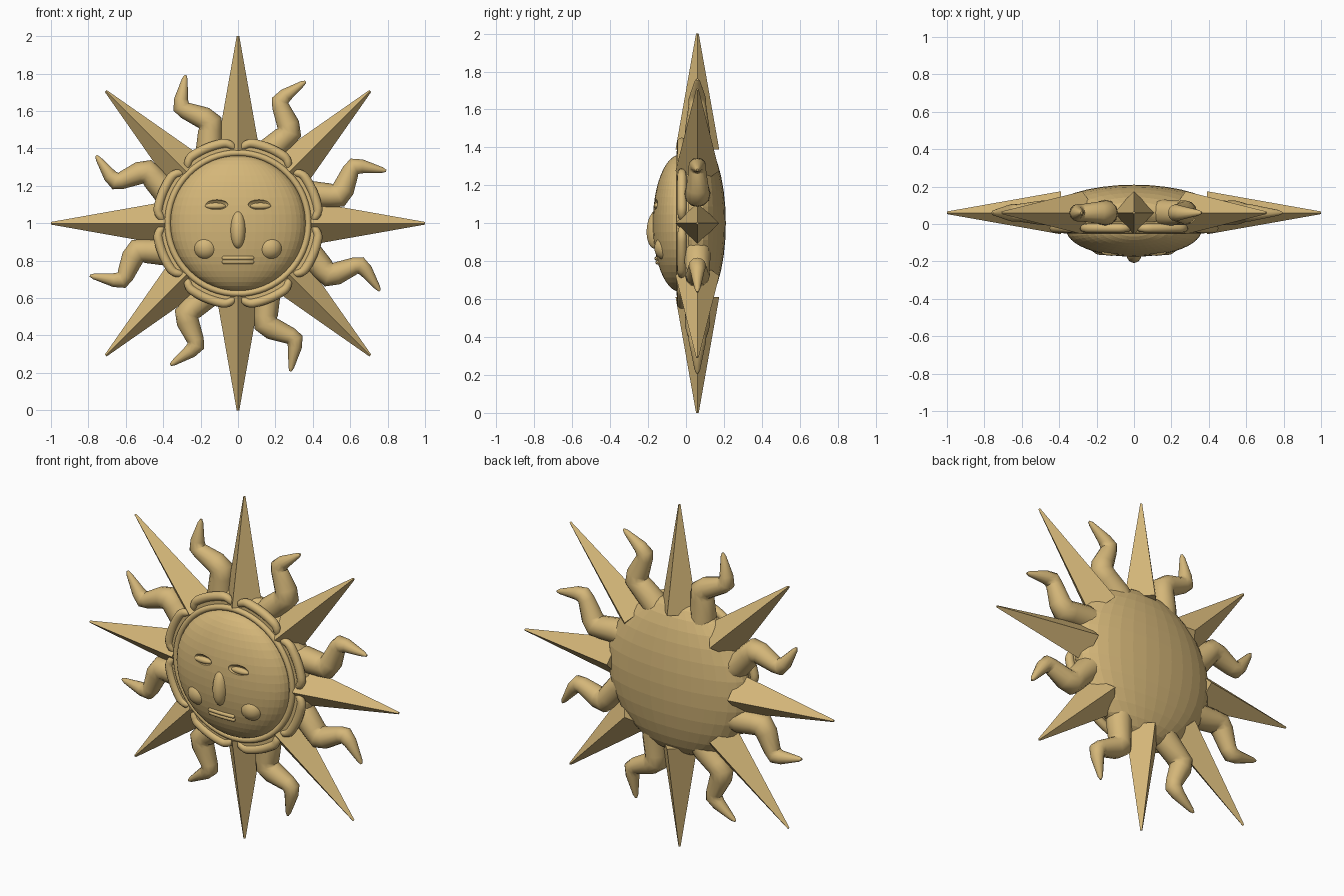
import bpy
import math
from mathutils import Matrix, Vector

cube = bpy.data.objects.get("Cube")
if cube:
    bpy.data.objects.remove(cube, do_unlink=True)

CENTRE = Vector((0, 0.06, 1))

gold = bpy.data.materials.new("sandy_gold")
gold.use_nodes = True
COLOUR = (0.66, 0.47, 0.19, 1)
gold.diffuse_color = COLOUR
bsdf = next(n for n in gold.node_tree.nodes if n.type == "BSDF_PRINCIPLED")
bsdf.inputs["Base Color"].default_value = COLOUR
bsdf.inputs["Roughness"].default_value = 0.7


def finish(obj, name, smooth):
    obj.name = name
    obj.data.materials.clear()
    obj.data.materials.append(gold)
    if smooth:
        obj.data.shade_smooth()
    return obj


def ellipsoid(name, x, y, z, size, segments=32, rings=16, smooth=True, tilt=0):
    bpy.ops.mesh.primitive_uv_sphere_add(segments=segments, ring_count=rings, radius=1)
    obj = bpy.context.object
    obj.data.transform(Matrix.LocRotScale(None, None, Vector(size)))
    obj.data.transform(Matrix.Rotation(tilt, 4, "X"))
    obj.location = (x, y, z)
    return finish(obj, name, smooth)


def baked(obj):
    """Mesh of an object with its modifiers or curve bevel applied."""
    graph = bpy.context.evaluated_depsgraph_get()
    return bpy.data.meshes.new_from_object(obj.evaluated_get(graph))


def tube(name, points, radii):
    """Round tube of varying thickness through the points."""
    curve = bpy.data.curves.new(name, "CURVE")
    curve.dimensions = "3D"
    curve.bevel_depth = 1
    curve.bevel_resolution = 4
    curve.use_fill_caps = True
    spline = curve.splines.new("POLY")
    spline.points.add(len(points) - 1)
    for p, co, r in zip(spline.points, points, radii):
        p.co = (*co, 1)
        p.radius = r
    temp = bpy.data.objects.new("temporary_curve", curve)
    bpy.context.collection.objects.link(temp)
    mesh = baked(temp)
    bpy.data.objects.remove(temp, do_unlink=True)
    obj = bpy.data.objects.new(name, mesh)
    bpy.context.collection.objects.link(obj)
    finish(obj, name, True)
    bpy.context.view_layer.objects.active = obj
    bpy.ops.object.select_all(action="DESELECT")
    obj.select_set(True)
    bpy.ops.object.shade_smooth_by_angle(angle=math.radians(50))
    return obj


def polar(radius, angle, y):
    return Vector((radius * math.cos(angle), y, 1 + radius * math.sin(angle)))


# Faceted back body
ellipsoid("back_body", 0, 0.06, 1, (0.45, 0.15, 0.45), smooth=False)

# Face dome with carved eye sockets
FACE_Y, FACE_R, FACE_D = -0.03, 0.362, 0.145
dome = ellipsoid("face_dome", 0, FACE_Y, 1, (FACE_R, FACE_D, FACE_R), 48, 24, False)


def face_y(x, z):
    return FACE_Y - FACE_D * math.sqrt(1 - (x * x + (z - 1) ** 2) / FACE_R ** 2)


for side in (-1, 1):
    cutter = ellipsoid("socket_cutter", side * 0.12, face_y(0.12, 1.1) - 0.008, 1.1,
                       (0.066, 0.03, 0.028))
    cutter.hide_render = True
    mod = dome.modifiers.new("socket", "BOOLEAN")
    mod.operation = "DIFFERENCE"
    mod.solver = "EXACT"
    mod.object = cutter
    carved = baked(dome)
    dome.modifiers.clear()
    dome.data = carved
    bpy.data.objects.remove(cutter, do_unlink=True)

# Eyelids and cheeks
for side, word in ((-1, "right"), (1, "left")):
    ellipsoid(word + "_eyelid", side * 0.12, face_y(0.12, 1.09) + 0.012, 1.092,
              (0.056, 0.02, 0.018))
    ellipsoid(word + "_cheek", side * 0.17, -0.105, 0.87, (0.068, 0.062, 0.066))

# Nose and lips
ellipsoid("nose", 0, -0.155, 0.97, (0.042, 0.052, 0.105), tilt=-0.1)
for name, z in (("upper_lip", 0.814), ("lower_lip", 0.793)):
    xs = [-0.084, -0.078, -0.04, 0, 0.04, 0.078, 0.084]
    tube(name, [(x, face_y(x, z) - 0.001, z) for x in xs],
         [0.005] + [0.011] * 5 + [0.005])

# Inner ring round the face
bpy.ops.mesh.primitive_torus_add(major_segments=64, minor_segments=12, major_radius=0.376,
                                 minor_radius=0.017, location=(0, -0.033, 1),
                                 rotation=(math.pi / 2, 0, 0))
finish(bpy.context.object, "inner_ring", True)

# Flat backing band beneath the rings
bpy.ops.mesh.primitive_cylinder_add(vertices=64, radius=0.425, depth=0.06,
                                    location=(0, 0.0, 1), rotation=(math.pi / 2, 0, 0))
finish(bpy.context.object, "backing_disc", False)

# Elbowed ray outline (x, z from the centre, thickness), shared by all eight
RAY = [(0.12, 0.33, 0.07), (0.17, 0.39, 0.07), (0.245, 0.455, 0.064), (0.275, 0.485, 0.066),
       (0.268, 0.53, 0.06), (0.228, 0.625, 0.046), (0.225, 0.655, 0.046),
       (0.255, 0.685, 0.037), (0.345, 0.747, 0.015), (0.362, 0.758, 0.006)]

for i in range(8):
    turn = i * math.pi / 4
    spin = Matrix.Rotation(-turn, 4, "Y")

    # Straight four-sided spike
    bpy.ops.mesh.primitive_cone_add(vertices=4, radius1=0.115, radius2=0.007, depth=0.61)
    spike = bpy.context.object
    spike.data.transform(spin @ Matrix.Translation((0, 0, 0.695)))
    spike.location = CENTRE
    finish(spike, f"spike_{i + 1}", False)

    # Bent ray between spikes
    tube(f"bent_ray_{i + 1}", [CENTRE + spin @ Vector((x, 0, z)) for x, z, r in RAY],
         [r for x, z, r in RAY])

    # Outer ring segment with ends hooked inwards
    points, radii = [], []
    for k in range(-10, 11):
        t = k / 10
        hook = max(0, abs(t) - 0.6) / 0.4
        points.append(polar(0.434 - 0.036 * hook ** 2, turn + math.pi / 8 * (1 + 0.89 * t), -0.022))
        radii.append(0.008 if abs(k) == 10 else 0.025 - 0.006 * hook)
    tube(f"outer_ring_segment_{i + 1}", points, radii)
